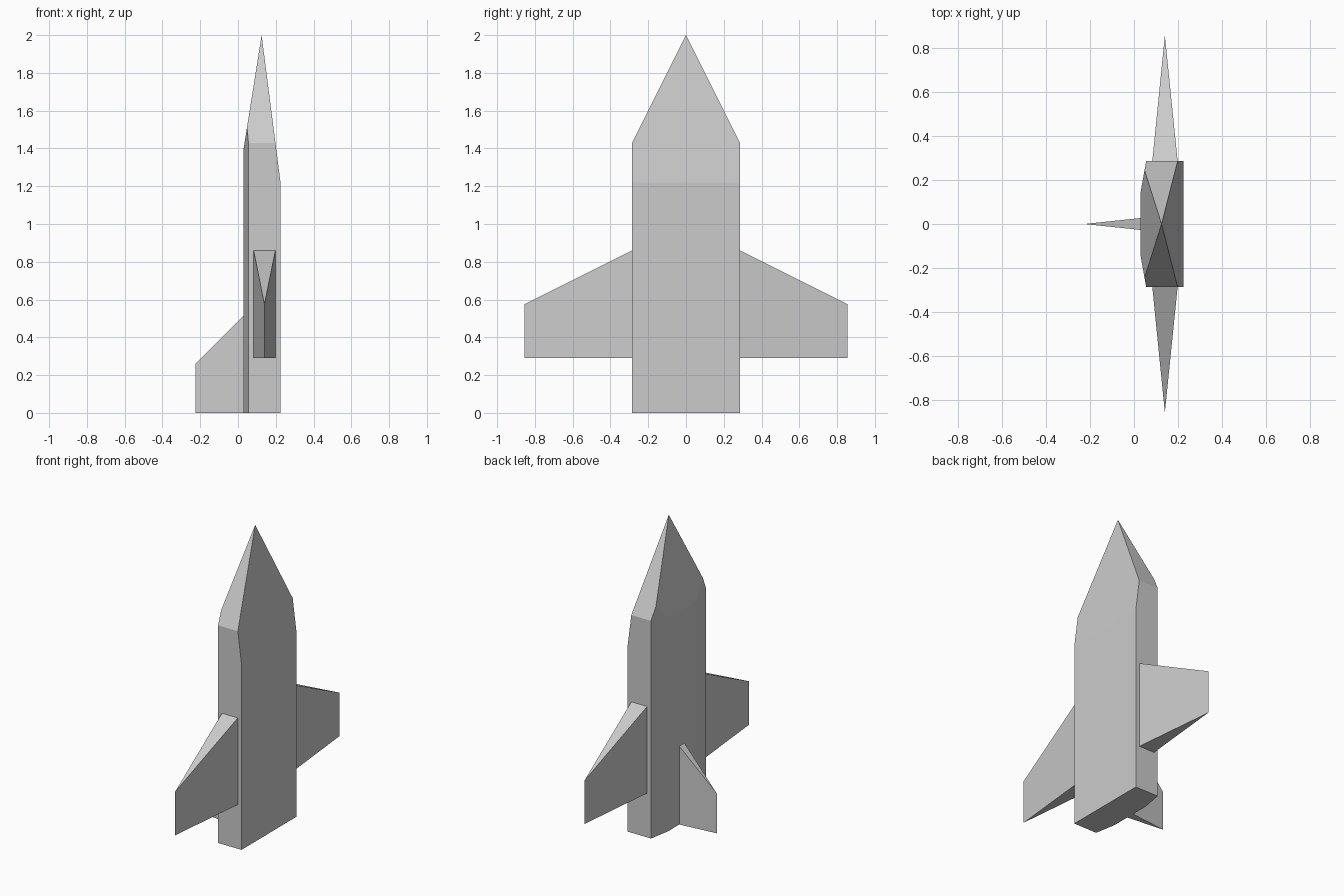
import bpy, bmesh
from mathutils import Vector

if "Cube" in bpy.data.objects:
    bpy.data.objects.remove(bpy.data.objects["Cube"])


def prism(name, profile, bottom, tops, cuts=()):
    """Upright prism over an xy profile, with one top height per corner, then trimmed by planes."""
    bm = bmesh.new()
    low = [bm.verts.new((x, y, bottom)) for x, y in profile]
    high = [bm.verts.new((x, y, z)) for (x, y), z in zip(profile, tops)]
    bm.faces.new(low[::-1])
    bm.faces.new(high)
    for i in range(len(profile)):
        j = (i + 1) % len(profile)
        bm.faces.new((low[i], low[j], high[j], high[i]))
    for point, normal in cuts:
        geom = bm.verts[:] + bm.edges[:] + bm.faces[:]
        cut = bmesh.ops.bisect_plane(bm, geom=geom, plane_co=point, plane_no=normal,
                                     clear_outer=True, dist=1e-5)
        rim = [e for e in cut["geom_cut"] if isinstance(e, bmesh.types.BMEdge)]
        bmesh.ops.holes_fill(bm, edges=rim)
    bmesh.ops.remove_doubles(bm, verts=bm.verts[:], dist=1e-4)
    bmesh.ops.recalc_face_normals(bm, faces=bm.faces[:])
    mesh = bpy.data.meshes.new(name)
    bm.to_mesh(mesh)
    bm.free()
    obj = bpy.data.objects.new(name, mesh)
    bpy.context.collection.objects.link(obj)
    return obj


# Fuselage: slab with chamfered back, nose trimmed by four planes meeting at the tip
tip = Vector((0.125, 0, 2.0))
nose_planes = [
    (tip, (0.78, 0, 0.10)),
    (tip, (-0.60, 0, 0.095)),
    (tip, (0, 0.57, 0.285)),
    (tip, (0, -0.57, 0.285)),
]
outline = [(0.225, -0.285), (0.225, 0.285), (0.055, 0.285),
           (0.03, 0.145), (0.03, -0.145), (0.055, -0.285)]
prism("fuselage", outline, 0, [2.2] * 6, nose_planes)

# Wings: wedges tapering to a sharp tip, mirrored across y
wing = prism("wings", [(0.083, 0.285), (0.198, 0.285), (0.14, 0.855)], 0.29, [0.86, 0.86, 0.575])
mirror = wing.modifiers.new("mirror", "MIRROR")
mirror.use_axis = (False, True, False)

# Tail fin on the back face
prism("tail_fin", [(0.03, 0.027), (-0.225, 0), (0.03, -0.027)], 0, [0.515, 0.26, 0.515])
